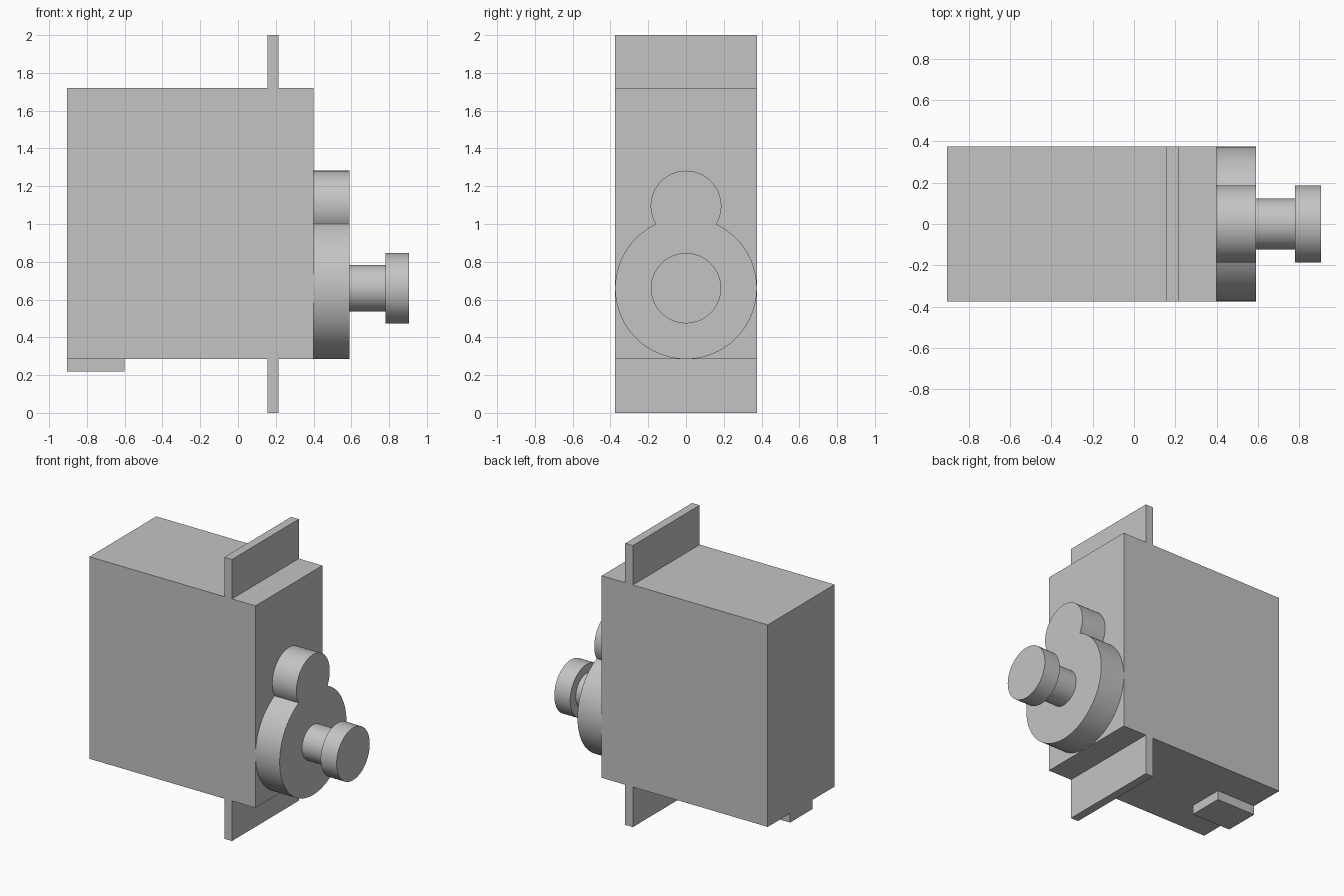
import bpy, bmesh
from math import sin, cos, acos, pi
from mathutils import Vector

default = bpy.data.objects.get("Cube")
if default:
    bpy.data.objects.remove(default, do_unlink=True)

GREY = (0.55, 0.55, 0.55, 1.0)
grey = bpy.data.materials.new("light grey plastic")
grey.use_nodes = True
grey.diffuse_color = GREY
grey.node_tree.nodes["Principled BSDF"].inputs["Base Color"].default_value = GREY


def prism(name, outline, direction, smooth=False):
    """Extrude a closed outline of 3D points along a direction."""
    bm = bmesh.new()
    face = bm.faces.new([bm.verts.new(p) for p in outline])
    result = bmesh.ops.extrude_face_region(bm, geom=[face], use_keep_orig=True)
    moved = [v for v in result["geom"] if isinstance(v, bmesh.types.BMVert)]
    bmesh.ops.translate(bm, verts=moved, vec=Vector(direction))
    bmesh.ops.recalc_face_normals(bm, faces=bm.faces)
    mesh = bpy.data.meshes.new(name)
    bm.to_mesh(mesh)
    bm.free()
    mesh.materials.append(grey)
    obj = bpy.data.objects.new(name, mesh)
    bpy.context.collection.objects.link(obj)
    if smooth:
        bpy.ops.object.select_all(action='DESELECT')
        obj.select_set(True)
        bpy.context.view_layer.objects.active = obj
        bpy.ops.object.shade_smooth_by_angle(angle=pi / 6)
    return obj


def arc(x, z, radius, start, end, steps):
    """Points round the x axis; angles are measured from straight up."""
    return [(x, radius * sin(a), z + radius * cos(a))
            for a in (start + (end - start) * i / steps for i in range(steps + 1))]


def disc(name, x0, x1, z, radius):
    return prism(name, arc(x0, z, radius, 0, 2 * pi, 96)[:-1], (x1 - x0, 0, 0), True)


# Case with the two mounting flanges, one profile run through the depth
HALF_Y = 0.375
BACK, FRONT, LOW, HIGH = -0.905, 0.40, 0.285, 1.72
F0, F1 = 0.155, 0.215
profile = [(BACK, LOW), (F0, LOW), (F0, 0), (F1, 0), (F1, LOW), (FRONT, LOW),
           (FRONT, HIGH), (F1, HIGH), (F1, 2), (F0, 2), (F0, HIGH), (BACK, HIGH)]
prism("case_with_flanges", [(x, -HALF_Y, z) for x, z in profile], (0, 2 * HALF_Y, 0))

# Cable outlet under the rear of the case
W = 0.125
prism("cable_outlet", [(BACK, -W, 0.22), (-0.6, -W, 0.22), (-0.6, -W, LOW), (BACK, -W, LOW)],
      (0, 2 * W, 0))

# Gear housing: large and small circles joined in one outline
BIG, SMALL, AXIS, UPPER = 0.375, 0.187, 0.66, 1.095
d = UPPER - AXIS
a_big = acos((d * d + BIG ** 2 - SMALL ** 2) / (2 * d * BIG))
a_small = acos((BIG ** 2 - d * d - SMALL ** 2) / (2 * d * SMALL))
outline = arc(FRONT, AXIS, BIG, a_big, 2 * pi - a_big, 90)
outline += arc(FRONT, UPPER, SMALL, -a_small, a_small, 60)[1:-1]
prism("gear_housing", outline, (0.19, 0, 0), True)

# Output shaft and its end cap
disc("output_shaft", 0.59, 0.78, AXIS, 0.124)
disc("shaft_cap", 0.78, 0.905, AXIS, 0.186)
